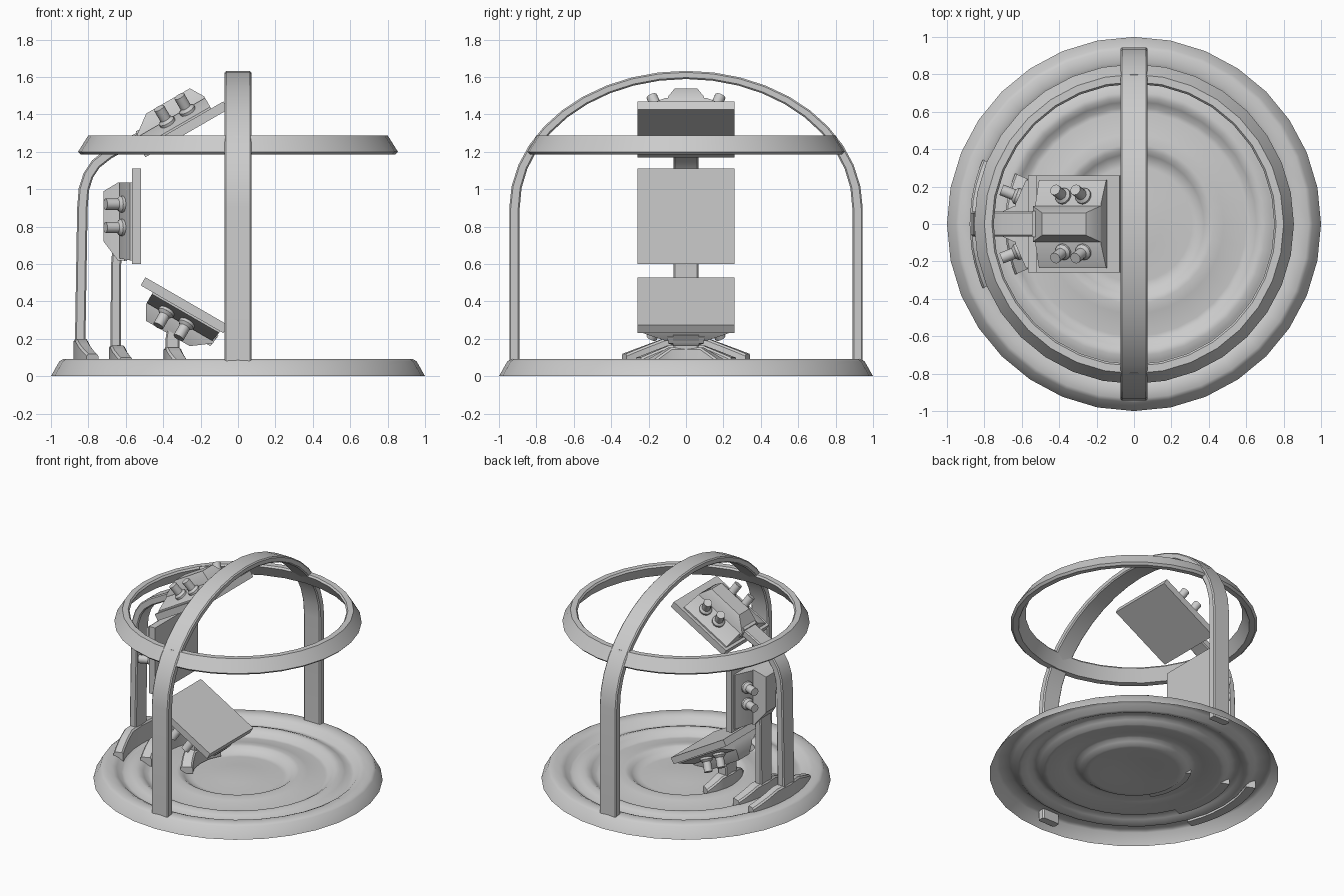
import bpy, bmesh
from math import sin, cos, pi, radians
from mathutils import Vector, Matrix

if "Cube" in bpy.data.objects:
    bpy.data.objects.remove(bpy.data.objects["Cube"])


def finish(name, bm, angle=35, fix=True):
    if fix:
        bmesh.ops.recalc_face_normals(bm, faces=bm.faces)
    me = bpy.data.meshes.new(name)
    bm.to_mesh(me)
    bm.free()
    me.polygons.foreach_set("use_smooth", [True] * len(me.polygons))
    me.set_sharp_from_angle(angle=radians(angle))
    ob = bpy.data.objects.new(name, me)
    bpy.context.collection.objects.link(ob)
    return ob


def loft(bm, rings, caps=True, loop=False):
    """Skin a list of closed cross-sections."""
    vs = [[bm.verts.new(p) for p in r] for r in rings]
    pairs = list(zip(vs, vs[1:])) + ([(vs[-1], vs[0])] if loop else [])
    for a, b in pairs:
        for i in range(len(a)):
            j = (i + 1) % len(a)
            bm.faces.new((a[i], a[j], b[j], b[i]))
    if caps and not loop:
        bm.faces.new(vs[0][::-1])
        bm.faces.new(vs[-1])


def lathe_ring(r, z, n=32):
    return [(r * cos(2 * pi * i / n), r * sin(2 * pi * i / n), z) for i in range(n)]


def ribbon(name, path, axis, w, ts, c=0.008):
    """Chamfered bar swept along a planar path; axis is the width direction, ts the half thickness."""
    side = Vector(axis)
    pts = [Vector(p) for p in path]
    rings = []
    for i, p in enumerate(pts):
        tan = (pts[min(i + 1, len(pts) - 1)] - pts[max(i - 1, 0)]).normalized()
        nor = tan.cross(side)
        t = ts(p) if callable(ts) else ts
        sec = [(w, -t + c), (w, t - c), (w - c, t), (-w + c, t),
               (-w, t - c), (-w, -t + c), (-w + c, -t), (w - c, -t)]
        rings.append([p + side * a + nor * b for a, b in sec])
    bm = bmesh.new()
    loft(bm, rings)
    return finish(name, bm)


# Dished base: open shell with concentric ripples, steep on the inner side of each crest
profile = [(1.0, 0), (0.955, 0.08), (0.935, 0.092), (0.87, 0.092), (0.84, 0.078),
           (0.805, 0.045), (0.78, 0.042), (0.74, 0.062), (0.705, 0.075), (0.68, 0.073),
           (0.655, 0.057), (0.625, 0.034), (0.60, 0.032), (0.48, 0.058), (0.425, 0.067),
           (0.40, 0.063), (0.375, 0.045), (0.345, 0.025), (0.31, 0.024), (0.15, 0.038), (0.04, 0.042)]
bm = bmesh.new()
loft(bm, [lathe_ring(r, z) for r, z in profile], caps=False)
bm.faces.new([v for v in bm.verts if v.co.xy.length < 0.05])
bmesh.ops.recalc_face_normals(bm, faces=bm.faces)
if sum(f.normal.z for f in bm.faces) < 0:
    bmesh.ops.reverse_faces(bm, faces=bm.faces)
finish("base_dish", bm, 40, fix=False)

# Upper hoop
bm = bmesh.new()
hoop = [(0.80, 1.288), (0.855, 1.2), (0.84, 1.185), (0.80, 1.188), (0.75, 1.275), (0.76, 1.288)]
loft(bm, [lathe_ring(r, z) for r, z in hoop], loop=True)
finish("upper_hoop", bm)

# Main arch, a little thinner at the crown
arc = [(0, 0.917 * cos(pi * i / 20), 0.9 + 0.711 * sin(pi * i / 20)) for i in range(21)]
ribbon("main_arch", [(0, 0.917, 0.02)] + arc + [(0, -0.917, 0.02)], (1, 0, 0), 0.071,
       lambda p: 0.028 - 0.006 * max(0, (p.z - 0.9) / 0.711))


# Curved splayed feet
def foot(name, R, half, block, top, tip, t):
    bm = bmesh.new()
    rings = []
    for s in (-1, -0.85, -0.6, -block, 0, block, 0.6, 0.85, 1):
        a = pi + half * s
        k = max(0, (abs(s) - block) / (1 - block))
        h = top + (tip - top) * k
        sec = [(R + t, 0.035), (R + t, h - 0.012), (R + t - 0.01, h),
               (R - t + 0.01, h), (R - t, h - 0.012), (R - t, 0.035)]
        rings.append([(r * cos(a), r * sin(a), z) for r, z in sec])
    loft(bm, rings)
    finish(name, bm)


foot("rear_foot", 0.845, radians(23), 0.36, 0.2, 0.12, 0.034)
foot("middle_foot", 0.65, radians(23), 0.36, 0.165, 0.1, 0.04)
foot("front_foot", 0.355, radians(33), 0.42, 0.155, 0.085, 0.042)

# Lamp posts
ribbon("front_post", [(-0.35, 0, 0.05), (-0.35, 0, 0.2), (-0.335, 0, 0.31)], (0, 1, 0), 0.067, 0.037)
ribbon("middle_post", [(-0.654, 0, 0.05), (-0.653, 0, 0.58), (-0.645, 0, 0.68)], (0, 1, 0), 0.067, 0.027)
ribbon("rear_post", [(-0.845, 0, 0.05), (-0.842, 0, 0.3), (-0.832, 0, 0.9), (-0.824, 0, 1.0),
                     (-0.80, 0, 1.075), (-0.76, 0, 1.135), (-0.69, 0, 1.19),
                     (-0.56, 0, 1.26), (-0.42, 0, 1.335)], (0, 1, 0), 0.067, 0.028)


# Lamp heads: local x = forward, z = along the plate
def slab(bm, levels):
    """Stack of rectangles: (back distance, half width, low, high)."""
    loft(bm, [[(-b, -y, lo), (-b, y, lo), (-b, y, hi), (-b, -y, hi)]
              for b, y, lo, hi in levels])


def cone(bm, start, direction, r1, r2, depth):
    d = Vector(direction).normalized()
    m = Matrix.Translation(Vector(start) + d * depth / 2) @ d.to_track_quat('Z', 'Y').to_matrix().to_4x4()
    bmesh.ops.create_cone(bm, cap_ends=True, segments=12, radius1=r1, radius2=r2, depth=depth, matrix=m)


def lamp(name, centre, tilt):
    M = Matrix.Translation(centre) @ Matrix.Rotation(radians(tilt), 4, 'Y')
    plate, body, knobs = bmesh.new(), bmesh.new(), bmesh.new()
    slab(plate, [(-0.025, 0.26, -0.255, 0.255), (0.025, 0.26, -0.255, 0.255)])
    slab(body, [(0.02, 0.235, -0.235, 0.18), (0.035, 0.235, -0.235, 0.18), (0.09, 0.11, -0.225, 0.18)])
    slab(body, [(0.06, 0.1, -0.235, 0.18), (0.10, 0.095, -0.235, 0.18),
                (0.175, 0.06, -0.135, 0.135)])
    slab(body, [(0.05, 0.07, -0.24, -0.1), (0.12, 0.07, -0.23, -0.1)])
    for s in (-1, 1):
        for v in (-0.06, 0.065):
            d = Vector((-0.93, 0.37 * s, 0))
            p = Vector((-0.045, 0.135 * s, v))
            cone(knobs, p, d, 0.045, 0.045, 0.045)
            cone(knobs, p + d * 0.045, d, 0.045, 0.03, 0.015)
            cone(knobs, p + d * 0.055, d, 0.03, 0.03, 0.075)
    for part, b in (("panel", plate), ("housing", body), ("knobs", knobs)):
        b.transform(M)
        finish(name + "_" + part, b)


lamp("low_lamp", (-0.287, 0, 0.38), -60)
lamp("middle_lamp", (-0.543, 0, 0.855), 0)
lamp("top_lamp", (-0.287, 0, 1.32), 60)
